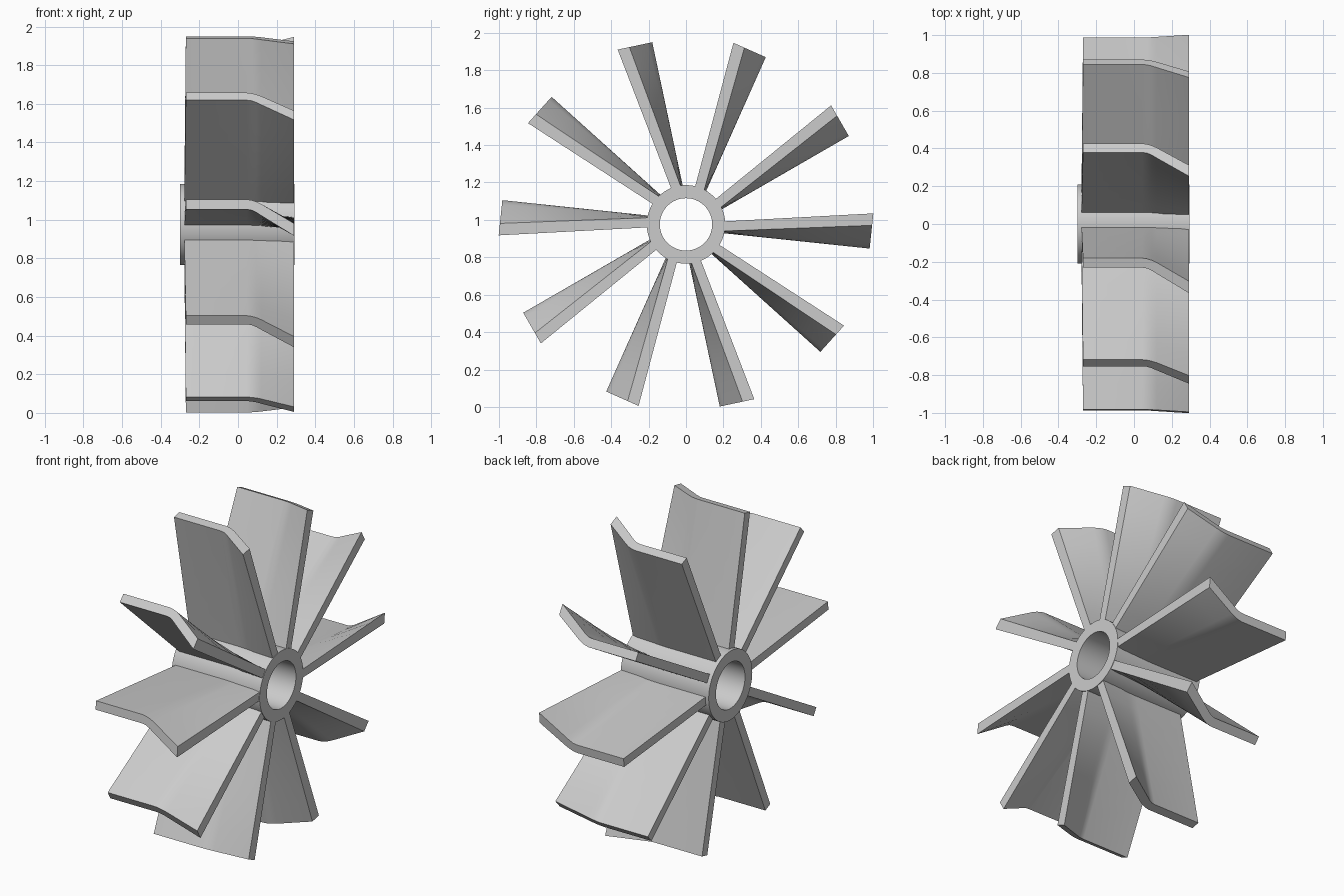
import bpy, bmesh, math

cube = bpy.data.objects.get("Cube")
if cube:
    bpy.data.objects.remove(cube, do_unlink=True)

CENTRE_Z = 0.976
BLADES = 10

metal = bpy.data.materials.new("light_grey_metal")
metal.use_nodes = True
metal.diffuse_color = (0.6, 0.6, 0.6, 1)
metal.node_tree.nodes["Principled BSDF"].inputs["Base Color"].default_value = (0.6, 0.6, 0.6, 1)


def make_mesh(name, rings, close_rings):
    """Skin matching closed rings of points; cap the ends or join them up."""
    bm = bmesh.new()
    loops = [[bm.verts.new(p) for p in ring] for ring in rings]
    pairs = list(zip(loops, loops[1:]))
    if close_rings:
        pairs.append((loops[-1], loops[0]))
    else:
        bm.faces.new(loops[0])
        bm.faces.new(loops[-1])
    for a, b in pairs:
        for i in range(len(a)):
            j = (i + 1) % len(a)
            bm.faces.new((a[i], a[j], b[j], b[i]))
    bmesh.ops.recalc_face_normals(bm, faces=bm.faces)
    mesh = bpy.data.meshes.new(name)
    bm.to_mesh(mesh)
    bm.free()
    mesh.materials.append(metal)
    return mesh


def add_object(name, mesh, angle=0):
    obj = bpy.data.objects.new(name, mesh)
    bpy.context.collection.objects.link(obj)
    obj.location.z = CENTRE_Z
    obj.rotation_euler.x = angle
    return obj


# Hub: a plain tube along x
def hub_ring(angle, outer=0.21, inner=0.14, back=-0.30, front=0.293):
    c, s = math.cos(angle), math.sin(angle)
    return [(x, r * c, r * s) for x, r in
            ((back, inner), (back, outer), (front, outer), (front, inner))]


SEGMENTS = 64
hub = add_object("hub", make_mesh(
    "hub", [hub_ring(math.tau * i / SEGMENTS) for i in range(SEGMENTS)], True))

# Blade: flat along x, then bent sideways more and more towards the tip
# Stations are x, bend at the tip, half thickness
STATIONS = [(-0.27, 0, 0.026), (0.045, 0, 0.026), (0.07, 0.004, 0.026),
            (0.095, 0.014, 0.028), (0.12, 0.028, 0.03), (0.29, 0.131, 0.032)]
ROOT, TIP, STEPS = 0.18, 0.99, 6


def blade_ring(k):
    f = k / STEPS
    r = ROOT + (TIP - ROOT) * f
    bend = 0.06 + 0.94 * f
    upper, lower = [], []
    for i, (x, shift, half) in enumerate(STATIONS):
        if i == 0:
            x -= 0.008 * (1 - f)
        half = 0.026 + (half - 0.026) * f
        upper.append((x, r, shift * bend + half))
        lower.append((x, r, shift * bend - half))
    return upper + lower[::-1]


blade_mesh = make_mesh("blade", [blade_ring(k) for k in range(STEPS + 1)], False)
blades = [add_object(f"blade_{n + 1}", blade_mesh, math.radians(-6) + math.tau * n / BLADES)
          for n in range(BLADES)]

# Smooth the curves, keep the corners sharp
bpy.ops.object.select_all(action="DESELECT")
for obj in (hub, blades[0]):
    obj.select_set(True)
bpy.context.view_layer.objects.active = hub
bpy.ops.object.shade_smooth_by_angle(angle=math.radians(30))
